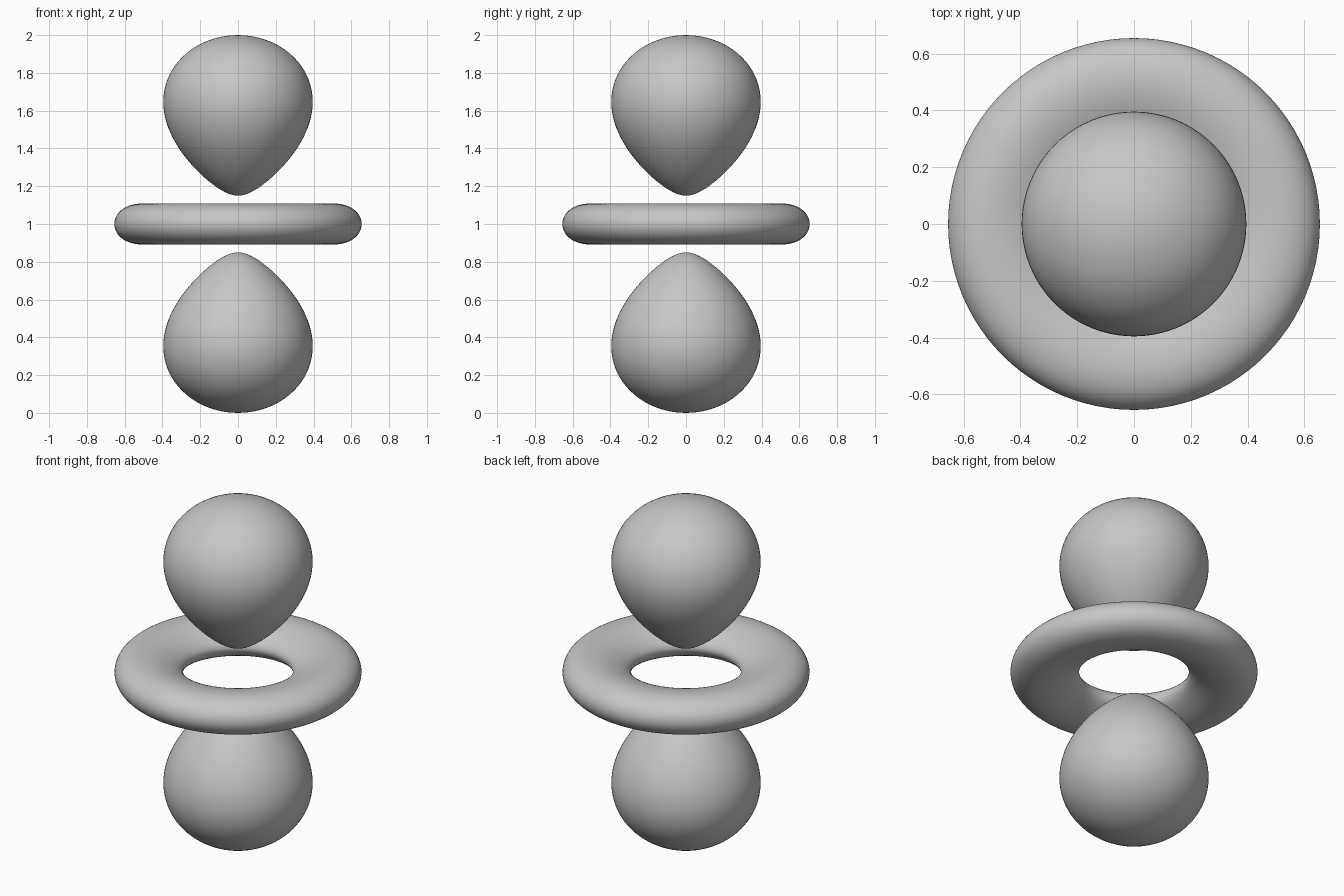
import bpy, bmesh
from math import cos, sin, pi, exp, sqrt

cube = bpy.data.objects.get("Cube")
if cube:
    bpy.data.objects.remove(cube, do_unlink=True)

# Level surface of r^2 * exp(-FALLOFF r) * (3 cos^2 - 1)
FALLOFF = 4.46
LEVEL = 2 * exp(-FALLOFF)
PEAK = 2 / FALLOFF
STEPS = 48
SEGMENTS = 96

grey = bpy.data.materials.new("plain grey")
grey.use_nodes = True
colour = (0.57, 0.57, 0.57, 1)
grey.diffuse_color = colour
grey.node_tree.nodes["Principled BSDF"].inputs["Base Color"].default_value = colour


def ratio(r):
    return LEVEL / (r * r * exp(-FALLOFF * r))


def solve(inside, outside, target):
    """Distance from the centre at which the ratio reaches the target."""
    for _ in range(50):
        mid = (inside + outside) / 2
        if ratio(mid) < target:
            inside = mid
        else:
            outside = mid
    return inside


def arc(sign):
    """Half profile as (radius, height): sign 1 for a lobe, -1 for the ring."""
    target = 2 if sign > 0 else 1
    near, far = solve(PEAK, 0.01, target), solve(PEAK, 2, target)
    points = []
    for i in range(STEPS + 1):
        r = near + (far - near) * (1 - cos(pi * i / STEPS)) / 2
        c2 = min(1, max(0, (1 + sign * ratio(r)) / 3))
        if i in (0, STEPS):
            c2 = 1 if sign > 0 else 0
        points.append((r * sqrt(1 - c2), r * sqrt(c2)))
    return points


def revolve(name, profile, closed=False):
    """Turn a profile around the vertical axis through the model's middle."""
    bm = bmesh.new()
    verts = [bm.verts.new((x, 0, 1 + z)) for x, z in profile]
    edges = [bm.edges.new(pair) for pair in zip(verts, verts[1:])]
    if closed:
        edges.append(bm.edges.new((verts[-1], verts[0])))
    bmesh.ops.spin(bm, geom=verts + edges, cent=(0, 0, 1), axis=(0, 0, 1),
                   angle=2 * pi, steps=SEGMENTS)
    bmesh.ops.remove_doubles(bm, verts=bm.verts, dist=0.00005)
    bmesh.ops.recalc_face_normals(bm, faces=bm.faces)
    for face in bm.faces:
        face.smooth = True
    mesh = bpy.data.meshes.new(name)
    bm.to_mesh(mesh)
    bm.free()
    mesh.materials.append(grey)
    obj = bpy.data.objects.new(name, mesh)
    bpy.context.collection.objects.link(obj)
    return obj


# Two mirrored teardrop lobes
lobe = arc(1)
revolve("upper_lobe", lobe)
revolve("lower_lobe", [(x, -z) for x, z in lobe])

# Flattened ring around the middle
half = arc(-1)
revolve("middle_ring", half + [(x, -z) for x, z in half[-2:0:-1]], closed=True)
